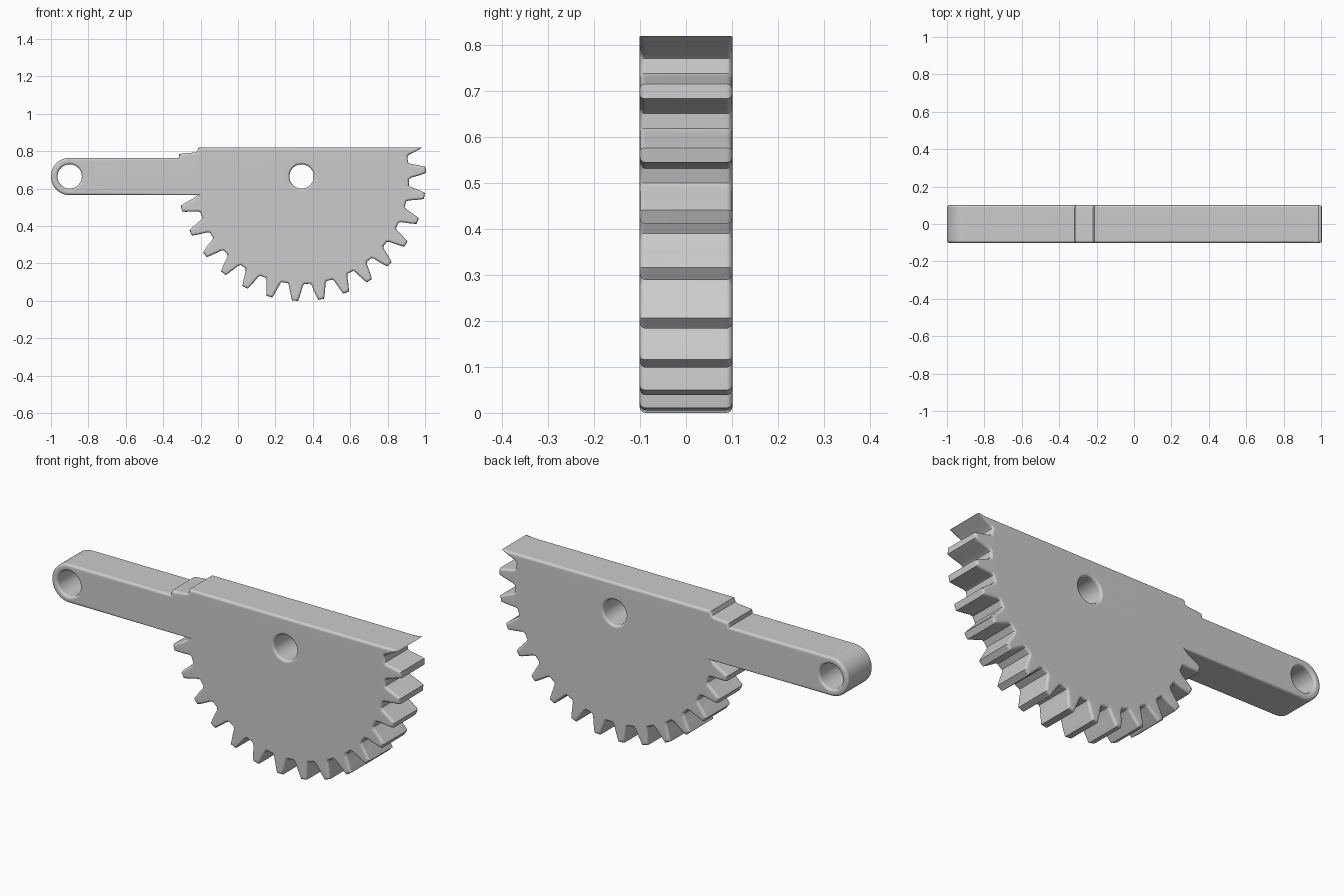
import bpy, bmesh
from math import sin, cos, pi, radians
from mathutils import Vector

cube = bpy.data.objects.get("Cube")
if cube:
    bpy.data.objects.remove(cube)

HUB = Vector((0.34, 0.665))       # gear axis in x, z
ARM_END = Vector((-0.9, 0.665))   # arm pin axis
TOP, HALF, ROUND, STEPS = 0.82, 0.101, 0.013, 4
# Tooth flank from root to tip: radius, half width
FLANK = [(0.573, 0.044), (0.585, 0.037), (0.62, 0.029), (0.65, 0.021), (0.665, 0.016)]


def flank(deg, side):
    a = radians(deg)
    out, across = Vector((cos(a), sin(a))), Vector((-sin(a), cos(a)))
    return [HUB + out * r + across * w * side for r, w in FLANK]


def arc(centre, radius, start, end, n):
    return [centre + radius * Vector((cos(a), sin(a)))
            for a in (start + (end - start) * i / n for i in range(n + 1))]


def inset(points, weights, amount):
    """Move a loop into the material, which lies to its left."""
    result = []
    for i, p in enumerate(points):
        a = (p - points[i - 1]).normalized()
        b = (points[(i + 1) % len(points)] - p).normalized()
        na, nb = Vector((-a.y, a.x)), Vector((-b.y, b.x))
        mid = (na + nb).normalized()
        result.append(p + mid * amount * weights[i] / max(mid.dot(na), 0.5))
    return result


# Outline: flat top, partial tooth, arm, full teeth, cut-off last tooth
outline = [Vector((-0.212, TOP))] + flank(171, -1) + [Vector((-0.317, 0.765))]
outline += arc(ARM_END, 0.1, pi / 2, 3 * pi / 2, 24)
outline.append(Vector((-0.215, 0.565)))
for k in range(15):
    deg = 195 + 12 * k
    outline += flank(deg, -1) + flank(deg, 1)[::-1]
last = flank(375, -1)
last[-1].y = TOP
outline += last + [Vector((0.93, TOP))]
weights = [1.0] * len(outline)
weights[-4:-1] = [0.4, 0.2, 0.15]   # thin out the rounding at the sharp tip

loops = [(outline, weights)]
for centre in (HUB, ARM_END):
    ring = arc(centre, 0.065, 2 * pi, 0, 48)[:-1]
    loops.append((ring, [1.0] * len(ring)))

# Rounded section through the thickness: inset, y
section = []
for i in range(STEPS + 1):
    t = pi / 2 * i / STEPS
    section.append((ROUND * (1 - sin(t)), -HALF + ROUND * (1 - cos(t))))
section += [(s, -y) for s, y in reversed(section)]

bm = bmesh.new()
caps = ([], [])
for points, weight in loops:
    rows = [[bm.verts.new((p.x, y, p.y)) for p in inset(points, weight, s)]
            for s, y in section]
    n = len(points)
    for lower, upper in zip(rows, rows[1:]):
        for i in range(n):
            j = (i + 1) % n
            bm.faces.new((lower[i], lower[j], upper[j], upper[i]))
    for cap, row in zip(caps, (rows[0], rows[-1])):
        cap += [bm.edges.get((row[i], row[(i + 1) % n])) for i in range(n)]

# Front and back faces, with the pin holes left open
for cap, side in zip(caps, (-1, 1)):
    bmesh.ops.triangle_fill(bm, use_beauty=True, edges=cap, normal=(0, side, 0))
bmesh.ops.recalc_face_normals(bm, faces=bm.faces)

mesh = bpy.data.meshes.new("sector_gear_lever")
bm.to_mesh(mesh)
bm.free()
lever = bpy.data.objects.new("sector_gear_lever", mesh)
bpy.context.collection.objects.link(lever)

grey = bpy.data.materials.new("plain_grey")
grey.use_nodes = True
colour = (0.6, 0.6, 0.6, 1)
grey.diffuse_color = colour
grey.node_tree.nodes["Principled BSDF"].inputs["Base Color"].default_value = colour
mesh.materials.append(grey)

# Smooth rounding, flat faces
bpy.ops.object.select_all(action='DESELECT')
lever.select_set(True)
bpy.context.view_layer.objects.active = lever
bpy.ops.object.shade_smooth_by_angle(angle=radians(35))
normals = lever.modifiers.new("flat_face_normals", 'WEIGHTED_NORMAL')
normals.keep_sharp = True
